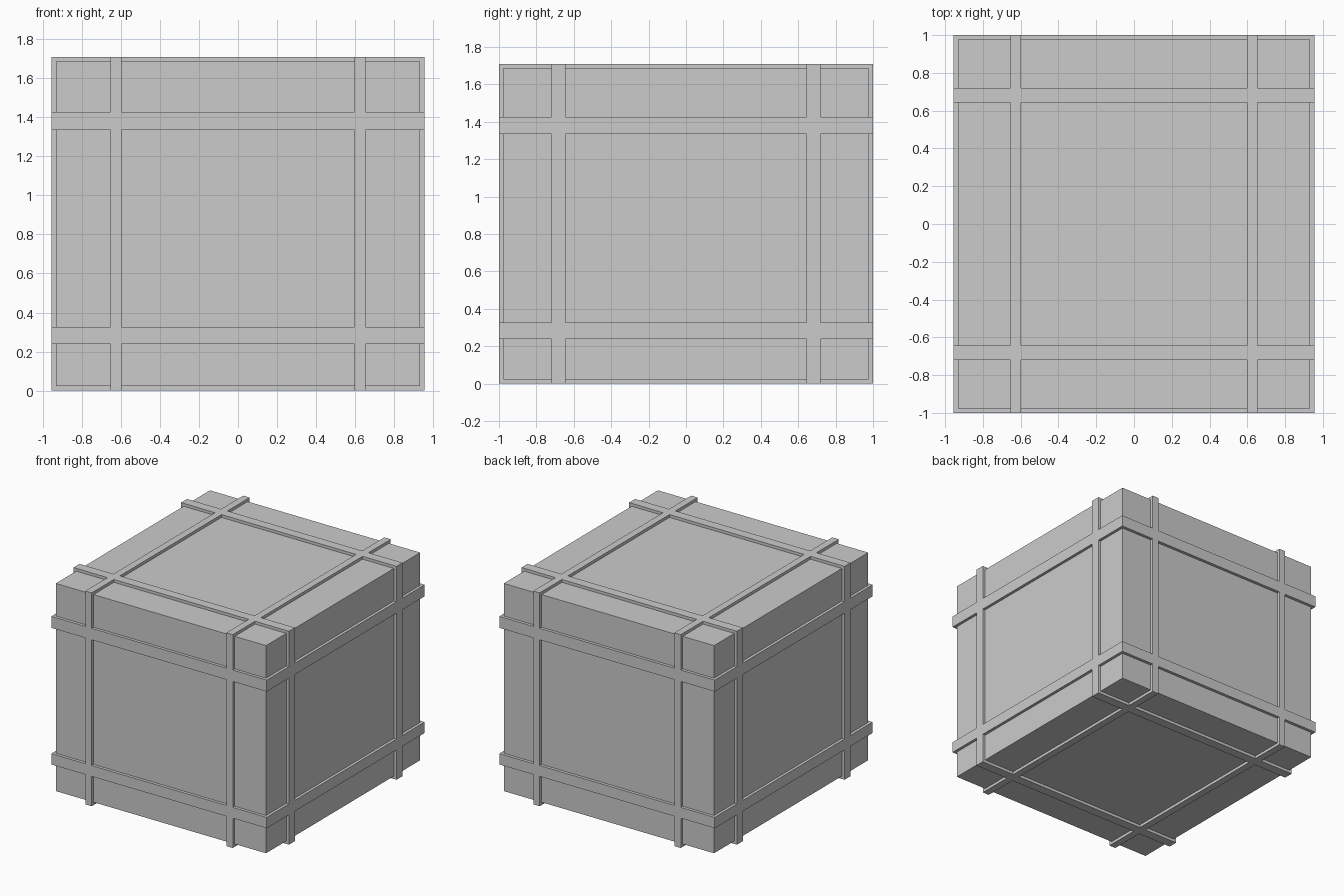
import bpy, bmesh
from mathutils import Vector

if "Cube" in bpy.data.objects:
    bpy.data.objects.remove(bpy.data.objects["Cube"])

MID_Z = 0.855
CORE = Vector((0.932, 0.976, 0.832))      # half sizes of the box body
OUTER = Vector((0.955, 1.0, 0.855))       # half sizes out to the strap surface
# strap ranges along each axis, measured from the centre
STRAPS = [
    [(-0.654, -0.597), (0.597, 0.654)],
    [(-0.719, -0.643), (0.643, 0.719)],
    [(0.239 - MID_Z, 0.326 - MID_Z), (1.334 - MID_Z, 1.426 - MID_Z)],
]

# box body
bm = bmesh.new()
bmesh.ops.create_cube(bm, size=2)
bmesh.ops.scale(bm, vec=CORE, verts=bm.verts)

# cut the strap outlines into every side
for axis, ranges in enumerate(STRAPS):
    normal = Vector([float(i == axis) for i in range(3)])
    for value in (v for r in ranges for v in r):
        bmesh.ops.bisect_plane(bm, geom=bm.verts[:] + bm.edges[:] + bm.faces[:],
                               dist=1e-6, plane_co=normal * value, plane_no=normal)


def on_strap(face):
    c, n = face.calc_center_median(), face.normal
    return any(abs(n[a]) < 0.5 and lo < c[a] < hi
               for a in range(3) for lo, hi in STRAPS[a])


# raise the straps, wrapping them around the box edges
bm.normal_update()
strap_faces = [f for f in bm.faces if on_strap(f)]
result = bmesh.ops.extrude_face_region(bm, geom=strap_faces)
for v in (g for g in result["geom"] if isinstance(g, bmesh.types.BMVert)):
    for a in range(3):
        if abs(abs(v.co[a]) - CORE[a]) < 1e-4:
            v.co[a] = OUTER[a] if v.co[a] > 0 else -OUTER[a]
old = [f for f in strap_faces if f.is_valid]
if old:
    bmesh.ops.delete(bm, geom=old, context='FACES')

bmesh.ops.translate(bm, vec=(0, 0, MID_Z), verts=bm.verts)
bmesh.ops.recalc_face_normals(bm, faces=bm.faces)
mesh = bpy.data.meshes.new("strapped_box")
bm.to_mesh(mesh)
bm.free()
bpy.context.collection.objects.link(bpy.data.objects.new("strapped_box", mesh))
